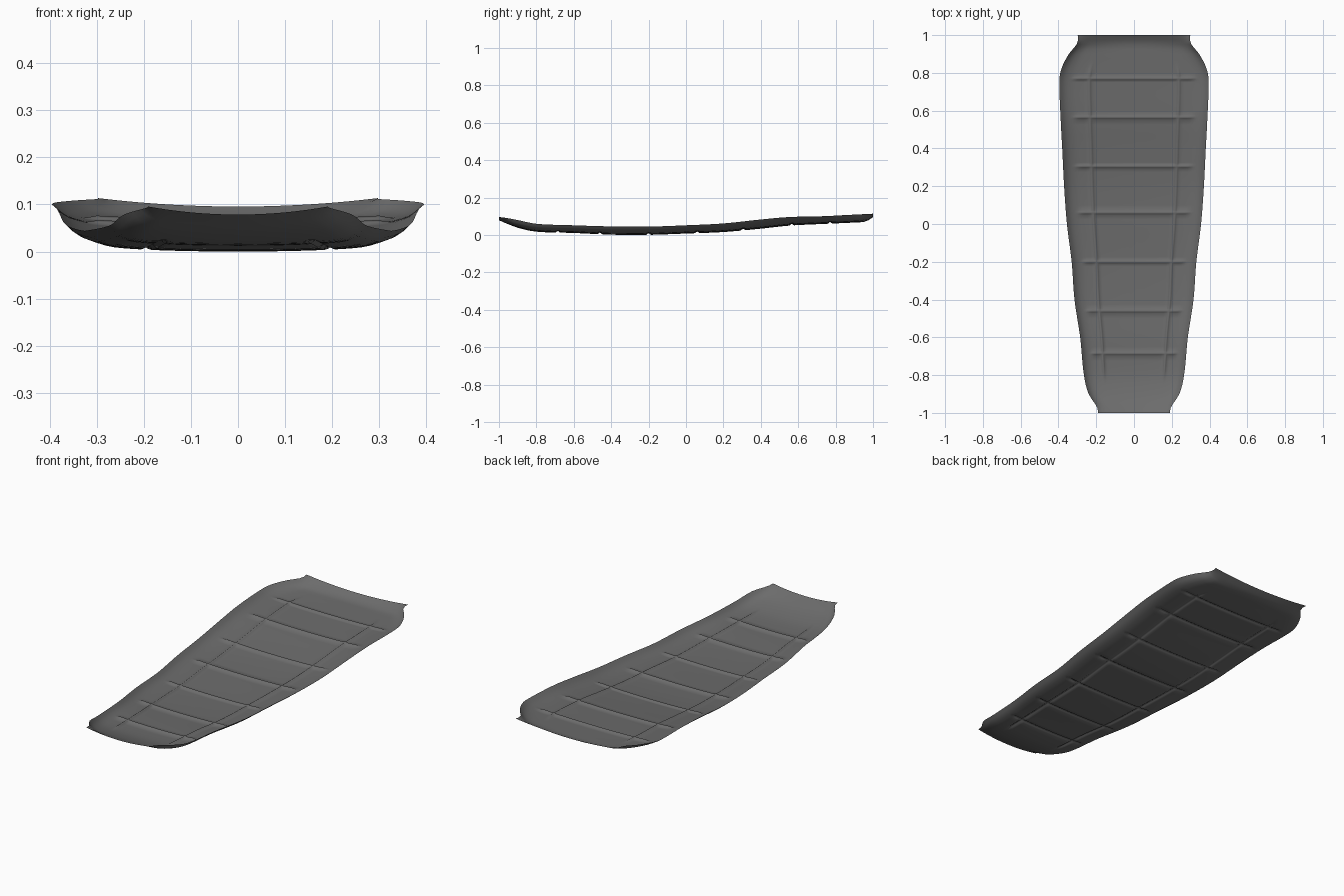
import bpy
import bmesh
import math

cube = bpy.data.objects.get("Cube")
if cube:
    bpy.data.objects.remove(cube, do_unlink=True)

# Stations along the tray: y, half width, floor height, rim height
STATIONS = [
    (-1.0, .19, .083, .10), (-.97, .195, .07, .097), (-.9, .24, .043, .084),
    (-.8, .265, .022, .064), (-.6, .285, .015, .056), (-.4, .315, .006, .05),
    (-.2, .33, .005, .049), (0, .355, .012, .056), (.2, .37, .02, .066),
    (.4, .38, .038, .087), (.55, .388, .054, .1), (.75, .395, .064, .105),
    (.82, .385, .067, .109), (.9, .345, .071, .113), (.96, .298, .076, .116),
    (1.0, .298, .1, .118),
]
# Cross-section: fraction of half width, fraction of rim height
SECTION = [(0, 0), (.3, .02), (.6, .09), (.8, .2), (.87, .33), (.94, .56), (1, 1)]
RIB_Y = [-.685, -.46, -.2, .06, .305, .565, .77]
RIB_T = .6                  # lengthwise ribs follow the tapering outline
RIB_HALF, RIB_HEIGHT = .013, .009
RIB_STEPS = [-1, -.5, 0, .5, 1]


def curve(table, u, col=1):
    """Smooth interpolation of one table column."""
    def slope(i):
        a, b = table[max(i - 1, 0)], table[min(i + 1, len(table) - 1)]
        return (b[col] - a[col]) / (b[0] - a[0])
    i = 0
    while i < len(table) - 2 and u > table[i + 1][0]:
        i += 1
    a, b = table[i], table[i + 1]
    d = b[0] - a[0]
    s = (u - a[0]) / d
    ease = s * s * (3 - 2 * s)
    return (a[col] * (1 - ease) + b[col] * ease
            + d * s * (1 - s) * (slope(i) * (1 - s) - slope(i + 1) * s))


def bump(distance):
    return .5 + .5 * math.cos(math.pi * min(abs(distance) / RIB_HALF, 1))


def fade(value, start, end):
    return min(max((end - value) / (end - start), 0), 1)


def spaced(lo, hi, count, centres, half):
    """Even divisions, refined across each rib."""
    fine = [c + k * half for c in centres for k in RIB_STEPS]
    even = [lo + (hi - lo) * i / count for i in range(count + 1)]
    even = [v for v in even if all(abs(v - c) > half * 1.3 for c in centres)]
    return sorted(even + fine)


def height(t, y, width):
    floor, rim = curve(STATIONS, y, 2), curve(STATIONS, y, 3)
    # The end lips are shallow arcs; the body has upturned walls
    end = fade(1 - abs(y), 0, .06)
    side = curve(SECTION, abs(t)) * (1 - end) + t * t * end
    cross = max(bump(y - r) for r in RIB_Y) * fade(abs(t), .77, .83)
    length = bump((abs(t) - RIB_T) * width) * fade(abs(y - .01), .78, .83)
    return floor + (rim - floor) * side + RIB_HEIGHT * max(cross, length)


# Tray shell with pressed ribs
rows = spaced(-1, 1, 80, RIB_Y, RIB_HALF)
cols = spaced(-1, 1, 50, [-RIB_T, RIB_T], RIB_HALF / .34)
bm = bmesh.new()
grid = []
for y in rows:
    w = curve(STATIONS, y)
    grid.append([bm.verts.new((t * w, y, height(t, y, w))) for t in cols])
for near, far in zip(grid, grid[1:]):
    for i in range(len(cols) - 1):
        bm.faces.new((near[i], near[i + 1], far[i + 1], far[i])).smooth = True

# Rest the lowest point on the ground
lowest = min(v.co.z for v in bm.verts)
for v in bm.verts:
    v.co.z -= lowest

mesh = bpy.data.meshes.new("ribbed_tray")
bm.to_mesh(mesh)
bm.free()
tray = bpy.data.objects.new("ribbed_tray", mesh)
bpy.context.collection.objects.link(tray)

# Grey finish
grey = bpy.data.materials.new("dark_grey")
grey.use_nodes = True
colour = (.15, .15, .15, 1)
grey.diffuse_color = colour
grey.node_tree.nodes["Principled BSDF"].inputs["Base Color"].default_value = colour
mesh.materials.append(grey)
